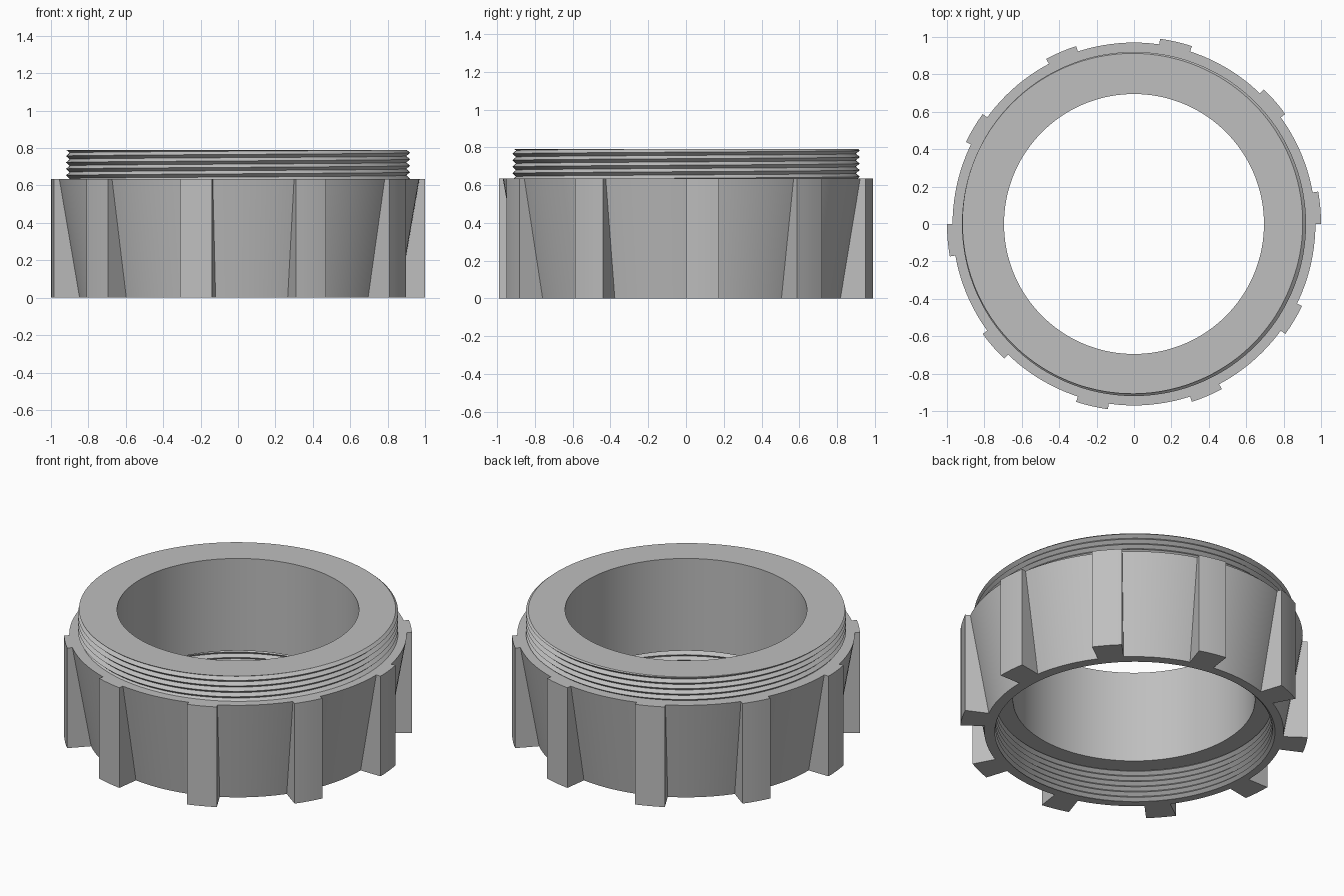
import bpy, bmesh
from math import sin, cos, radians, tau, floor

if "Cube" in bpy.data.objects:
    bpy.data.objects.remove(bpy.data.objects["Cube"], do_unlink=True)

# Material
grey = bpy.data.materials.new("plain grey")
grey.use_nodes = True
colour = (0.52, 0.52, 0.52, 1)
grey.diffuse_color = colour
grey.node_tree.nodes["Principled BSDF"].inputs["Base Color"].default_value = colour

# Main dimensions
BORE, HEIGHT, LEDGE, SHELF = 0.695, 0.79, 0.635, 0.205
BASE_R, LEDGE_R, RIB_R = 0.86, 0.97, 1.0
PITCH = 0.0345
SEGMENTS = 144


def thread(angle, z_low, z_high, root, crest, ref):
    """Points up one helical V-thread, cut flat at both ends."""
    start = ref + PITCH * angle / tau
    first = floor((z_low - start) / PITCH) * 2 - 4
    first = floor((z_low - ref) / PITCH) * 2 - 4
    count = int((z_high - z_low) / PITCH) * 2 + 10
    points = []
    for k in range(first, first + count):
        z = min(max(start + k * PITCH / 2, z_low), z_high)
        s = (z - start) / PITCH
        points.append((root + (crest - root) * abs(2 * (s - floor(s)) - 1), z))
    return points


def finish(bm, name):
    bmesh.ops.remove_doubles(bm, verts=bm.verts, dist=0.00005)
    bmesh.ops.dissolve_degenerate(bm, edges=bm.edges, dist=0.00001)
    bmesh.ops.recalc_face_normals(bm, faces=bm.faces)
    mesh = bpy.data.meshes.new(name)
    bm.to_mesh(mesh)
    bm.free()
    mesh.materials.append(grey)
    ob = bpy.data.objects.new(name, mesh)
    bpy.context.collection.objects.link(ob)
    bpy.ops.object.select_all(action="DESELECT")
    ob.select_set(True)
    bpy.context.view_layer.objects.active = ob
    bpy.ops.object.shade_smooth_by_angle(angle=radians(25))
    return ob


def sweep(bm, profile_at, angles, capped):
    """Join closed (radius, z) profiles placed around the z axis."""
    columns = [[bm.verts.new((r * cos(a), r * sin(a), z)) for r, z in profile_at(a)]
               for a in angles]
    for one, two in zip(columns, columns[1:]):
        for i in range(len(one)):
            bm.faces.new((one[i - 1], one[i], two[i], two[i - 1]))
    if capped:
        bm.faces.new(columns[0])
        bm.faces.new(columns[-1])


def body_profile(angle):
    outer = thread(angle, LEDGE, HEIGHT, 0.9, 0.92, HEIGHT - 0.445 * PITCH)
    inner = thread(angle, 0, SHELF, 0.815, 0.795, 0)
    return ([(BORE, SHELF), (BORE, HEIGHT)] + outer[::-1]
            + [(LEDGE_R, LEDGE), (BASE_R, 0)] + inner)


# Tapered ring with outer and inner screw threads
bm = bmesh.new()
sweep(bm, body_profile, [tau * i / SEGMENTS for i in range(SEGMENTS + 1)], False)
finish(bm, "threaded_ring")

# Ten upright grip ribs
rib_profile = [(BASE_R - 0.008, 0), (RIB_R, 0), (RIB_R, LEDGE), (LEDGE_R - 0.008, LEDGE)]
for n in range(10):
    bm = bmesh.new()
    sweep(bm, lambda a: rib_profile, [radians(36 * n + 2.5 * j) for j in range(5)], True)
    finish(bm, f"grip_rib_{n + 1}")
